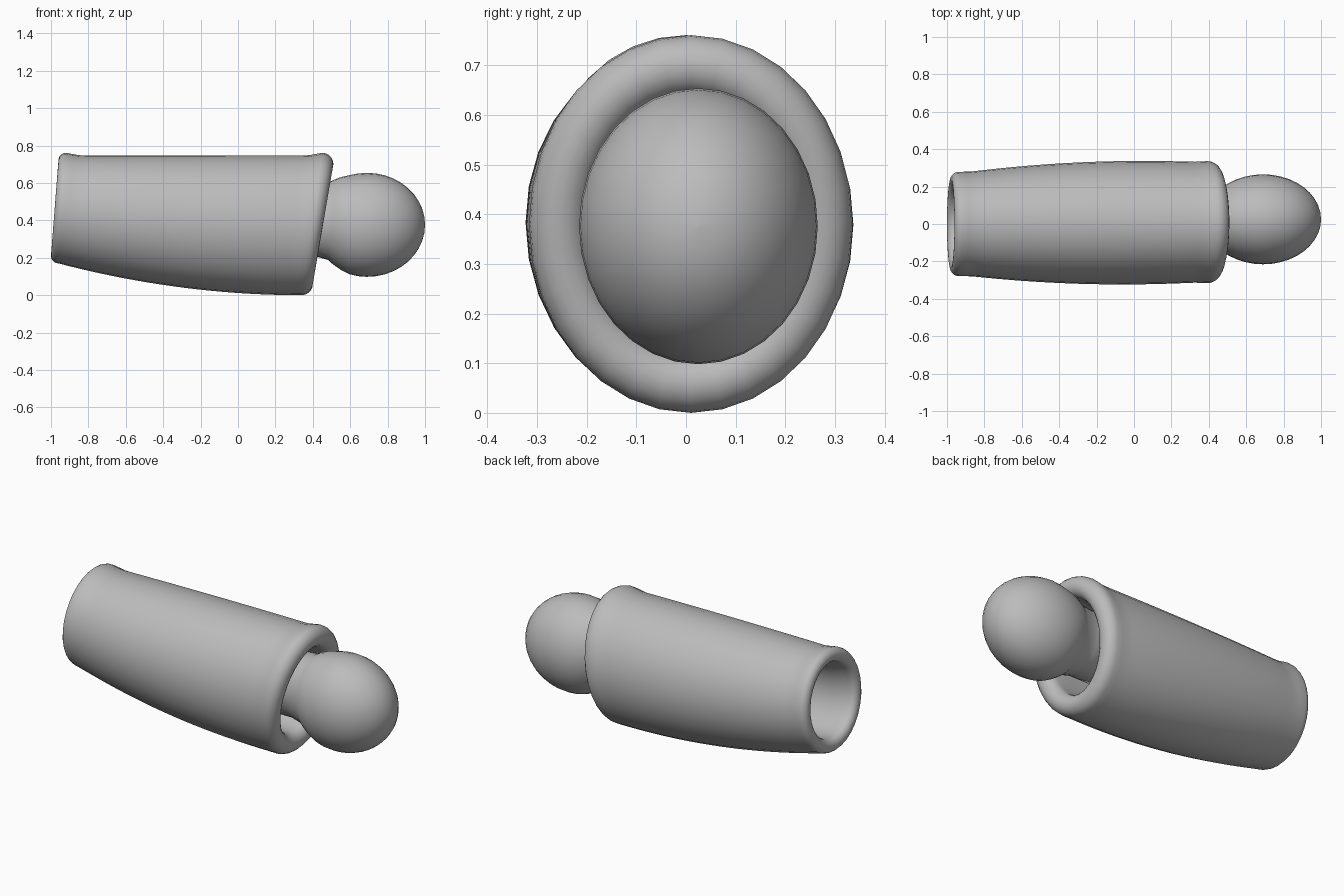
import bpy, bmesh
from math import sin, cos, pi, exp
from mathutils import Vector

cube = bpy.data.objects.get("Cube")
if cube:
    bpy.data.objects.remove(cube)

SIDES = 32
SHADE = 0.5

grey = bpy.data.materials.new("plain_grey")
grey.use_nodes = True
grey.diffuse_color = (SHADE, SHADE, SHADE, 1)
shader = grey.node_tree.nodes["Principled BSDF"]
shader.inputs["Base Color"].default_value = grey.diffuse_color


def lerp(start, end, amount):
    return start + (end - start) * amount


def ellipse(top_x, top_z, bottom_x, bottom_z, half_width, centre_y):
    """Points of an upright or tilted elliptical cross-section."""
    middle = Vector((top_x + bottom_x, 0, top_z + bottom_z)) / 2
    middle.y = centre_y
    upward = Vector((top_x - bottom_x, 0, top_z - bottom_z)) / 2
    sideways = Vector((0, half_width, 0))
    angles = [2 * pi * side / SIDES for side in range(SIDES)]
    return [middle + upward * cos(angle) + sideways * sin(angle) for angle in angles]


def loft(name, rings, closed):
    """Skin the rings, either joining last to first or capping both ends."""
    bm = bmesh.new()
    loops = [[bm.verts.new(point) for point in ring] for ring in rings]
    pairs = list(zip(loops, loops[1:]))
    if closed:
        pairs.append((loops[-1], loops[0]))
    else:
        bm.faces.new(loops[0])
        bm.faces.new(loops[-1])
    for near, far in pairs:
        for side in range(SIDES):
            before = side - 1
            bm.faces.new((near[before], near[side], far[side], far[before]))
    bmesh.ops.recalc_face_normals(bm, faces=bm.faces)
    mesh = bpy.data.meshes.new(name)
    bm.to_mesh(mesh)
    bm.free()
    mesh.materials.append(grey)
    mesh.shade_smooth()
    part = bpy.data.objects.new(name, mesh)
    bpy.context.collection.objects.link(part)


def sleeve_ring(along, inset=0, push=0):
    """Sleeve section: along runs from the narrow end to the wide end."""
    flare = exp(-(along * 30) ** 2) + exp(-((along - 1) * 30) ** 2)
    top_z = 0.747 + 0.014 * flare
    bottom_z = 0.17 * (1 - along) ** 2
    half_width = 0.33 - 0.12 * (along - 0.7) ** 2 + 0.007 * flare
    return ellipse(lerp(-0.92, 0.45, along) + push, top_z - inset,
                   lerp(-0.96, 0.34, along) + push, bottom_z + inset,
                   half_width - inset, 0.01 * along)


def lip(along, thickness, bulge):
    """Half-round rim from the outer skin to the bore."""
    steps = 10
    angles = [pi * step / steps for step in range(steps + 1)]
    return [sleeve_ring(along, thickness * (1 - cos(angle)) / 2, bulge * sin(angle))
            for angle in angles]


# Hollow tapered sleeve: skin, wide rim, bore, narrow rim
LENGTHWISE = 40
WIDE_WALL, NARROW_WALL = 0.12, 0.08
stations = [step / LENGTHWISE for step in range(1, LENGTHWISE)]
skin = [sleeve_ring(along) for along in stations]
bore = [sleeve_ring(along, lerp(NARROW_WALL, WIDE_WALL, min(1, along * 4)))
        for along in reversed(stations)]
wide_rim = lip(1, WIDE_WALL, 0.06)
narrow_rim = lip(0, NARROW_WALL, -0.04)
loft("sleeve", skin + wide_rim + bore + narrow_rim[::-1], closed=True)

# Ball with a short neck that runs into the bore
BALL = Vector((0.69, 0.025, 0.376))
LENGTH, HEIGHT, SQUASH = 0.31, 0.278, 0.865
profile = [(0.2, 0.19), (0.4, 0.19), (0.48, 0.205)]
for step in range(15):
    angle = lerp(0.7 * pi, 0.01, step / 14)
    profile.append((BALL.x + LENGTH * cos(angle), HEIGHT * sin(angle)))
neck_rise = 0.025
rings = []
for x, radius in profile:
    z = BALL.z + neck_rise * max(0, min(1, (0.6 - x) * 6))
    rings.append(ellipse(x, z + radius, x, z - radius, radius * SQUASH, BALL.y))
loft("ball_joint", rings, closed=False)
